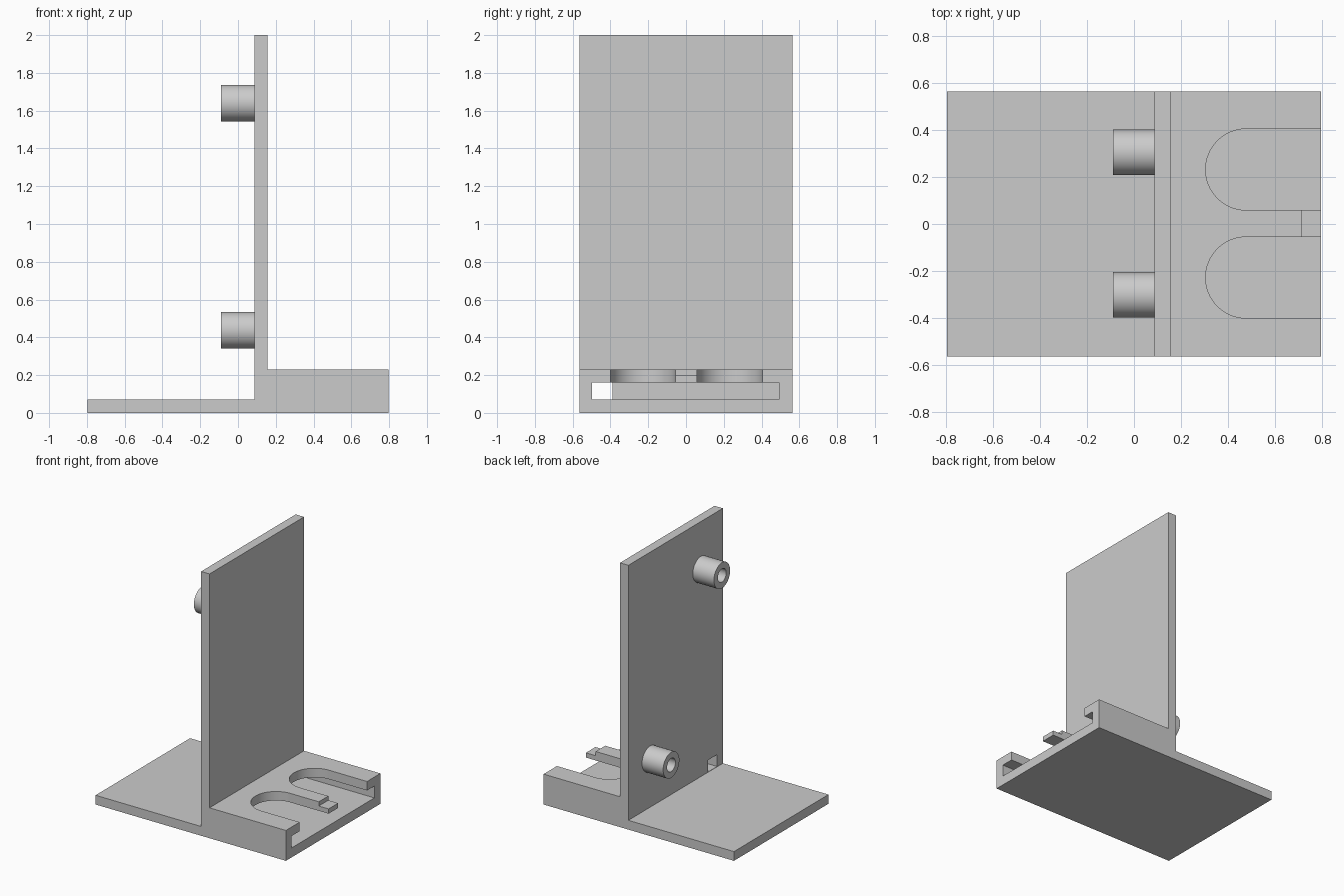
import bpy, bmesh, math
from mathutils import Matrix, Vector

old = bpy.data.objects.get("Cube")
if old:
    bpy.data.objects.remove(old, do_unlink=True)

grey = bpy.data.materials.new("plain grey")
grey.use_nodes = True
GREY = (0.6, 0.6, 0.6, 1)
grey.diffuse_color = GREY
grey.node_tree.nodes["Principled BSDF"].inputs["Base Color"].default_value = GREY


def finish(name, bm):
    bmesh.ops.recalc_face_normals(bm, faces=bm.faces)
    mesh = bpy.data.meshes.new(name)
    bm.to_mesh(mesh)
    bm.free()
    mesh.materials.append(grey)
    ob = bpy.data.objects.new(name, mesh)
    bpy.context.collection.objects.link(ob)
    return ob


def extrude(name, points, direction):
    bm = bmesh.new()
    face = bm.faces.new([bm.verts.new(p) for p in points])
    new = bmesh.ops.extrude_face_region(bm, geom=[face])["geom"]
    verts = [v for v in new if isinstance(v, bmesh.types.BMVert)]
    bmesh.ops.translate(bm, verts=verts, vec=direction)
    return finish(name, bm)


def box(name, x0, x1, y0, y1, z0, z1):
    base = [(x0, y0, z0), (x1, y0, z0), (x1, y1, z0), (x0, y1, z0)]
    return extrude(name, base, (0, 0, z1 - z0))


END, SIDE, FLOOR, DECK = 0.797, 0.565, 0.07, 0.23
WALL_BACK, WALL_FRONT = 0.087, 0.157

# Stand: base plate, upright wall and raised block from one side profile
outline = [(-END, 0), (END, 0), (END, DECK), (WALL_FRONT, DECK),
           (WALL_FRONT, 2), (WALL_BACK, 2), (WALL_BACK, FLOOR), (-END, FLOOR)]
stand = extrude("stand", [(x, -SIDE, z) for x, z in outline], (0, 2 * SIDE, 0))


# Round-ended slots open at the edge of the block
def slot(y, r=0.173, cx=0.478):
    arc = [math.radians(90 + 180 * i / 32) for i in range(33)]
    pts = [(cx + r * math.cos(a), y + r * math.sin(a), 0.12) for a in arc]
    pts += [(1, y - r, 0.12), (1, y + r, 0.12)]
    return extrude("slot_cutter", pts, (0, 0, 0.3))


cutters = [
    box("pocket_cutter", WALL_FRONT, 1, -0.497, 0.493, FLOOR + 0.002, 0.162),
    box("cable_window_cutter", 0, 0.3, -0.497, -0.39, FLOOR + 0.002, 0.162),
    slot(0.232), slot(-0.228),
    box("tongue_step_cutter", 0.715, 1, -0.1, 0.1, 0.198, 0.4),
]
bpy.context.view_layer.objects.active = stand
for cutter in cutters:
    mod = stand.modifiers.new("cut", 'BOOLEAN')
    mod.operation = 'DIFFERENCE'
    mod.solver = 'EXACT'
    mod.object = cutter
    bpy.ops.object.modifier_apply(modifier=mod.name)
    bpy.data.objects.remove(cutter, do_unlink=True)


# Hollow mounting pegs on the back of the wall
def peg(name, y, z, outer=0.097, inner=0.05, tip=-0.09):
    bm = bmesh.new()
    prof = [(WALL_BACK, outer), (tip, outer), (tip, inner), (WALL_BACK, inner)]
    verts = [bm.verts.new((x, 0, r)) for x, r in prof]
    edges = [bm.edges.new(pair) for pair in zip(verts, verts[1:])]
    bmesh.ops.spin(bm, geom=verts + edges, cent=(0, 0, 0), axis=(1, 0, 0),
                   angle=math.tau, steps=48, use_duplicate=False)
    bmesh.ops.remove_doubles(bm, verts=bm.verts, dist=0.0005)
    bmesh.ops.transform(bm, verts=bm.verts, matrix=Matrix.Translation(Vector((0, y, z))))
    return finish(name, bm)


parts = [stand, peg("upper_peg", -0.302, 1.64), peg("lower_peg", 0.305, 0.437)]

for ob in parts:
    bpy.ops.object.select_all(action='DESELECT')
    ob.select_set(True)
    bpy.context.view_layer.objects.active = ob
    bpy.ops.object.shade_smooth_by_angle(angle=math.radians(30))
